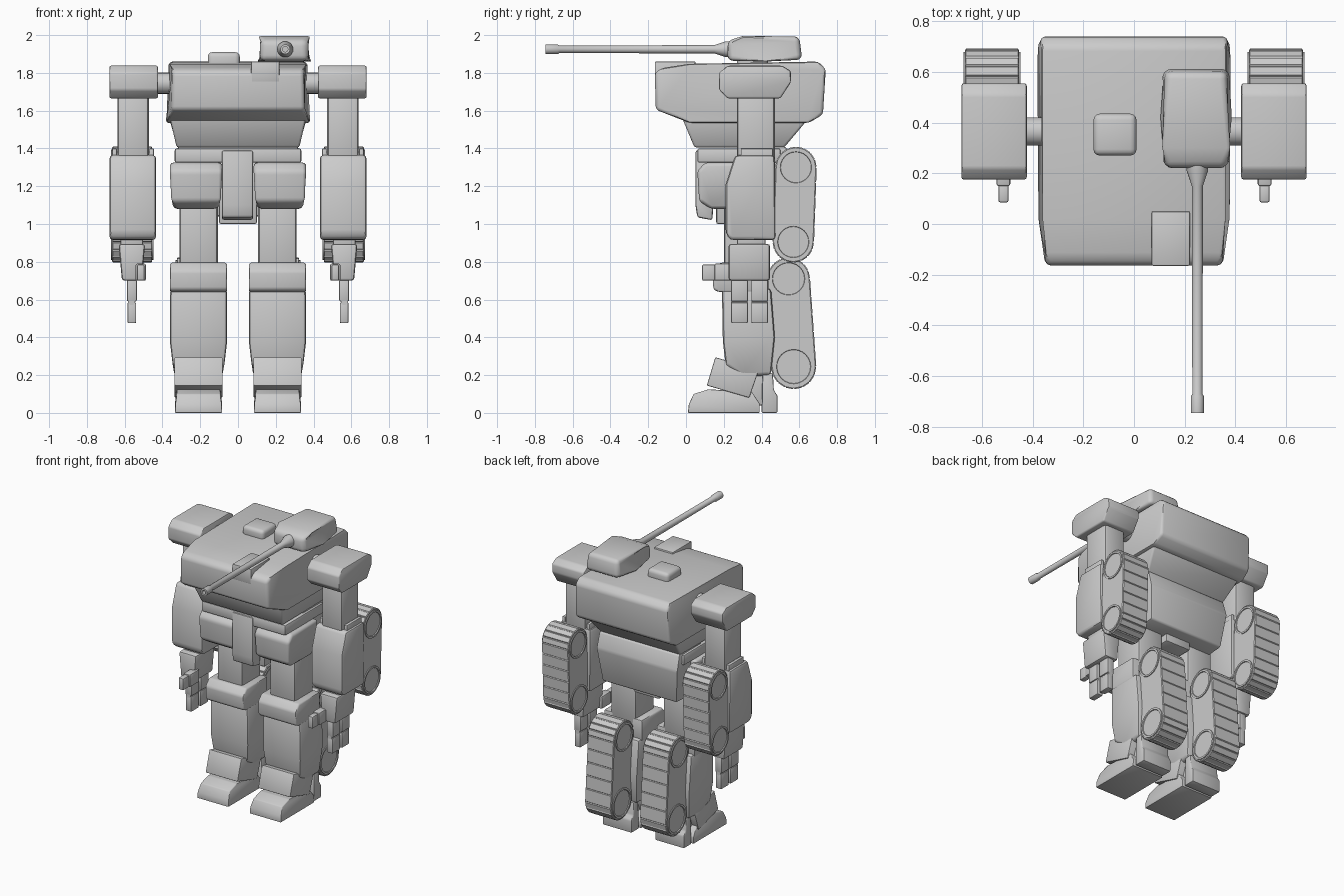
import bpy, bmesh, math
from mathutils import Matrix, Vector

if "Cube" in bpy.data.objects:
    bpy.data.objects.remove(bpy.data.objects["Cube"], do_unlink=True)

grey = bpy.data.materials.new("light_grey")
grey.use_nodes = True
COLOR = (0.6, 0.6, 0.6, 1)
grey.diffuse_color = COLOR
grey.node_tree.nodes["Principled BSDF"].inputs["Base Color"].default_value = COLOR


def finish(name, bm, bevel=0.0, segments=2, angle=40):
    """Turn a bmesh into a shaded, optionally bevelled object."""
    bmesh.ops.recalc_face_normals(bm, faces=bm.faces)
    mesh = bpy.data.meshes.new(name)
    bm.to_mesh(mesh)
    bm.free()
    mesh.materials.append(grey)
    ob = bpy.data.objects.new(name, mesh)
    bpy.context.scene.collection.objects.link(ob)
    bpy.ops.object.select_all(action="DESELECT")
    ob.select_set(True)
    bpy.context.view_layer.objects.active = ob
    if bevel:
        mod = ob.modifiers.new("bevel", "BEVEL")
        mod.width, mod.segments, mod.limit_method = bevel, segments, "ANGLE"
        mod.angle_limit = math.radians(20)
        bpy.ops.object.modifier_apply(modifier="bevel")
    bpy.ops.object.shade_smooth_by_angle(angle=math.radians(angle))
    return ob


def box(name, x, y, z, bevel=0.012, taper=(1, 1), segments=2, tilt=0):
    """Box from (min, max) ranges; taper scales the bottom end in x and y."""
    bm = bmesh.new()
    bmesh.ops.create_cube(bm, size=1)
    for v in bm.verts:
        if v.co.z < 0:
            v.co.x *= taper[0]
            v.co.y *= taper[1]
    size = [b - a for a, b in (x, y, z)]
    mid = Vector([(a + b) / 2 for a, b in (x, y, z)])
    m = Matrix.Translation(mid) @ Matrix.Rotation(tilt, 4, "X") @ Matrix.Diagonal((*size, 1))
    bmesh.ops.transform(bm, matrix=m, verts=bm.verts)
    return finish(name, bm, bevel, segments)


def prism(name, profile, cx=0.0, bevel=0.012, segments=2):
    """Side profile of (y, z, half width) points spanned across x."""
    bm = bmesh.new()
    sides = [[bm.verts.new((cx + s * w, y, z)) for y, z, w in profile] for s in (-1, 1)]
    n = len(profile)
    for side in sides:
        bm.faces.new(side)
    for i in range(n):
        j = (i + 1) % n
        bm.faces.new((sides[0][i], sides[0][j], sides[1][j], sides[1][i]))
    return finish(name, bm, bevel, segments)


def plate(name, cx, half, points, bevel=0.012):
    return prism(name, [(y, z, half) for y, z in points], cx, bevel)


def lathe(name, start, axis, rings, sides=20):
    """Round part along an axis from (distance, radius) rings."""
    bm = bmesh.new()
    rot = Vector((0, 0, 1)).rotation_difference(Vector(axis)).to_matrix()
    loops = []
    for d, r in rings:
        loops.append([bm.verts.new(Vector(start) + rot @ Vector(
            (r * math.cos(k * math.tau / sides), r * math.sin(k * math.tau / sides), d)))
            for k in range(sides)])
    for a, b in zip(loops, loops[1:]):
        for k in range(sides):
            j = (k + 1) % sides
            bm.faces.new((a[k], a[j], b[j], b[k]))
    bm.faces.new(loops[0])
    bm.faces.new(loops[-1])
    return finish(name, bm)


def track(name, cx, half, top, bottom):
    """Tread belt around two wheels given as (y, z, radius)."""
    path = []
    for (y, z, r), base in ((top, 0), (bottom, math.pi)):
        for k in range(9):
            a = base + math.pi * k / 8
            path.append(Vector((0, y + r * math.cos(a), z + r * math.sin(a))))
    # Split the two straight runs into shoes
    full = []
    for p, q in zip(path, path[1:] + path[:1]):
        n = max(1, round((q - p).length / 0.085))
        full += [p.lerp(q, k / n) for k in range(n)]
    bm = bmesh.new()
    sides = [[bm.verts.new((cx + s * half, p.y, p.z)) for p in full] for s in (-1, 1)]
    shoes = []
    for i in range(len(full)):
        j = (i + 1) % len(full)
        shoes.append(bm.faces.new((sides[0][i], sides[0][j], sides[1][j], sides[1][i])))
    for side in sides:
        bm.faces.new(side)
    bmesh.ops.recalc_face_normals(bm, faces=bm.faces)
    bmesh.ops.inset_individual(bm, faces=shoes, thickness=0.006, depth=0.006)
    finish(name + "_belt", bm, angle=10)
    # Wheels with a raised rim and a dished hub
    w = half + 0.006
    for label, (y, z, r) in (("upper", top), ("lower", bottom)):
        lathe(f"{name}_{label}_wheel", (cx, y, z), (1, 0, 0),
              [(-w + 0.012, r * .76), (-w, r * .8), (-w, r * .92),
               (w, r * .92), (w, r * .8), (w - 0.012, r * .76)], 24)


# Torso
prism("upper_torso", [(-.165, 1.80, .345), (-.13, 1.825, .35), (.02, 1.848, .37), (.70, 1.86, .365),
                      (.74, 1.82, .37), (.725, 1.58, .375), (.65, 1.535, .385),
                      (.02, 1.535, .385), (-.16, 1.605, .35)], bevel=0.018)
prism("lower_torso", [(-.02, 1.56, .36), (.65, 1.56, .365), (.52, 1.405, .32), (.045, 1.405, .325)])
box("chest_box", (.07, .22), (-.165, .05), (1.75, 1.86), .006)
box("roof_hatch", (-.16, .01), (.27, .435), (1.82, 1.91), .025, segments=3)

# Turret and gun
prism("turret", [(.22, 1.865, .125), (.22, 1.97, .115), (.30, 1.995, .15), (.60, 1.993, .12),
                 (.615, 1.87, .13), (.42, 1.86, .158)], .245, .028, 3)
lathe("gun_barrel", (.25, .25, 1.925), (0, -1, 0),
      [(0, .042), (.04, .042), (.10, .022), (.92, .02), (.93, .026), (.995, .026), (.995, .014), (.96, .014)])

# Waist and pelvis
box("waist_block", (-.335, .335), (.06, .50), (1.325, 1.40), .01)
prism("rear_skirt", [(.28, 1.41, .32), (.53, 1.41, .32), (.56, 1.30, .325), (.53, 1.06, .295), (.28, 1.04, .295)])
box("pelvis_core", (-.10, .10), (.16, .45), (1.0, 1.35), .01)
plate("front_flap", -.003, .083, [(.05, 1.39), (.05, 1.10), (.06, 1.035), (.14, 1.02), (.16, 1.39)])

for s, side in ((1, "left"), (-1, "right")):
    # Legs
    cx = s * .209
    prism(f"{side}_hip_block", [(.10, 1.325, .138), (.06, 1.28, .14), (.07, 1.12, .138), (.13, 1.08, .11),
                                (.36, 1.08, .12), (.40, 1.325, .14)], s * .222, .02, 3)
    box(f"{side}_thigh", (cx - .102, cx + .102), (.20, .42), (.74, 1.15), .02)
    plate(f"{side}_knee", cx, .152, [(.145, .655), (.14, .75), (.18, .795), (.42, .795), (.42, .64), (.17, .64)])
    prism(f"{side}_shin", [(.19, .66, .15), (.195, .38, .152), (.21, .25, .14), (.30, .19, .12),
                           (.45, .20, .13), (.47, .40, .15), (.45, .66, .15)], cx, .02)
    plate(f"{side}_ankle_guard", cx, .128, [(.155, .295), (.385, .225), (.335, .08), (.11, .145)], .006)
    prism(f"{side}_foot", [(.01, 0, .125), (.015, .045, .125), (.04, .10, .115), (.12, .125, .115),
                           (.35, .11, .12), (.39, .05, .125), (.39, 0, .125)], cx, .006)
    plate(f"{side}_heel", cx, .115, [(.40, 0), (.485, 0), (.485, .09), (.465, .12), (.46, .21), (.405, .21)], .008)
    box(f"{side}_ankle", (cx - .08, cx + .08), (.28, .42), (.04, .24), .01)
    track(f"{side}_leg_track", cx + s * .01, .105, (.543, .71, .108), (.57, .245, .114))
    box(f"{side}_leg_track_mount", (cx - .07, cx + .07), (.40, .58), (.25, .68), .01)

    # Arms
    ax = s * .555
    lathe(f"{side}_shoulder_axle", (s * .35, .365, 1.745), (s, 0, 0), [(0, .056), (.10, .056)])
    plate(f"{side}_shoulder", s * .552, .129,
          [(.175, 1.71), (.175, 1.80), (.22, 1.838), (.51, 1.838), (.555, 1.81), (.555, 1.75),
           (.50, 1.665), (.22, 1.665)], .01)
    box(f"{side}_upper_arm", (ax - .083, ax + .083), (.27, .47), (1.30, 1.70), .02)
    plate(f"{side}_forearm", s * .557, .124,
          [(.26, 1.365), (.47, 1.365), (.475, .915), (.235, .915), (.21, .95), (.21, 1.21)], .02)
    for dx in (-.098, .098):
        box(f"{side}_elbow_lug", (ax + dx - .012, ax + dx + .012), (.29, .46), (1.32, 1.40), .006)
    track(f"{side}_arm_track", s * .56, .106, (.582, 1.30, .104), (.568, .905, .104))
    box(f"{side}_arm_track_mount", (ax - .07, ax + .07), (.42, .58), (.94, 1.28), .01)

    # Hands
    hx = s * .562
    box(f"{side}_wrist", (hx - .06, hx + .06), (.27, .42), (.88, .96), .01)
    box(f"{side}_palm", (hx - .07, hx + .07), (.225, .445), (.70, .895), .015, (.75, 1))
    for i, fy in enumerate((.283, .39)):
        ys = (fy - .044, fy + .044)
        box(f"{side}_finger_{i}_base", (hx - .026, hx + .026), ys, (.59, .705), .007)
        lathe(f"{side}_finger_{i}_joint", (hx, ys[0], .588), (0, 1, 0), [(0, .018), (.088, .018)], 12)
        box(f"{side}_finger_{i}_tip", (hx - .023, hx + .023), ys, (.475, .585), .007)
    tx = s * .515
    box(f"{side}_thumb_base", (tx - .027, tx + .027), (.15, .26), (.70, .79), .008)
    box(f"{side}_thumb_tip", (tx - .02, tx + .02), (.085, .155), (.70, .785), .008)
